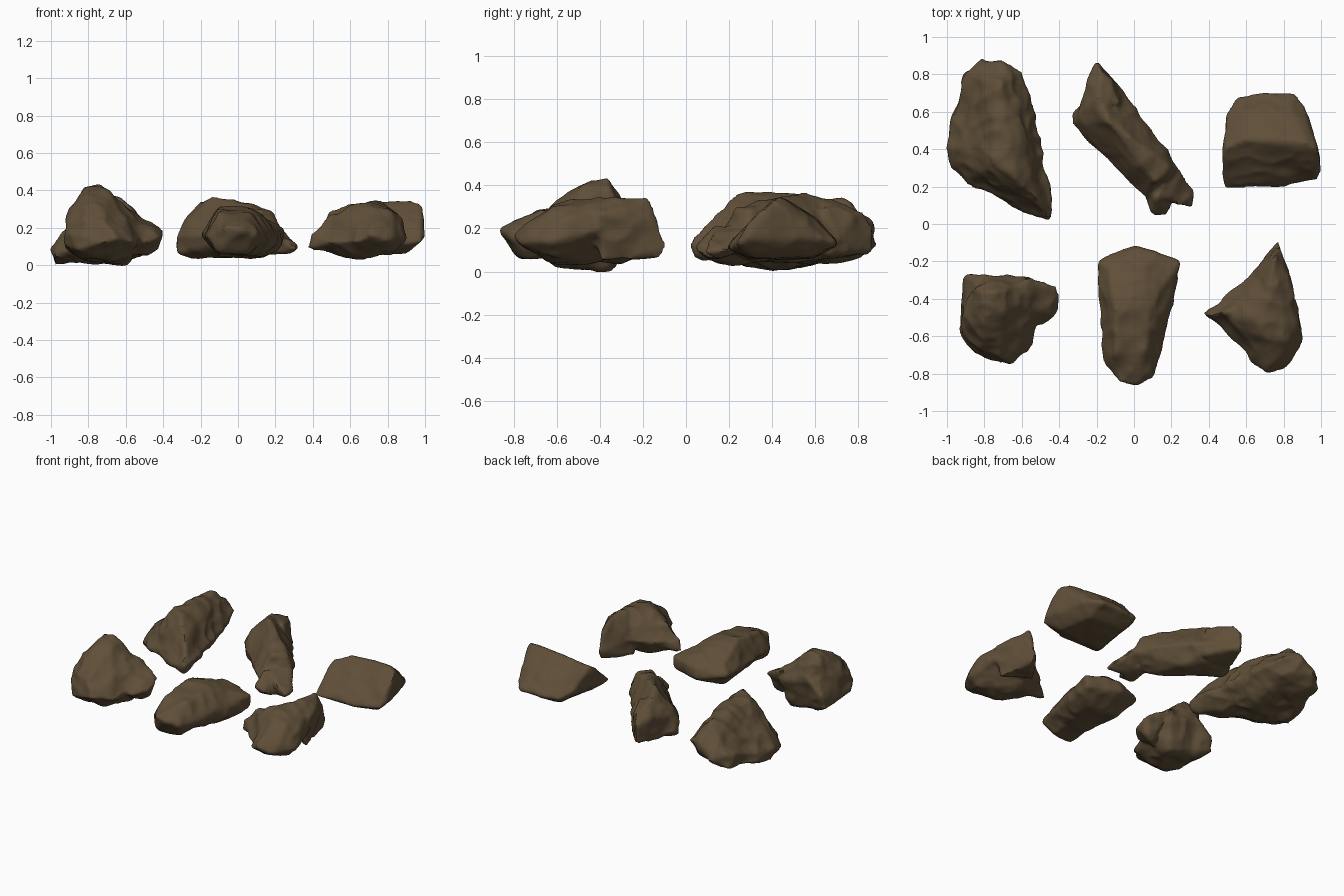
import bpy, bmesh
from mathutils import Vector, noise

stone = bpy.data.materials.new("brown stone")
stone.diffuse_color = (0.115, 0.078, 0.040, 1)


def rock(name, lumps, seed, rough=0.016):
    """Fuse convex lumps into one boulder, then weather its surface."""
    bm = bmesh.new()
    for pts in lumps:
        verts = [bm.verts.new(p) for p in pts]
        res = bmesh.ops.convex_hull(bm, input=verts)
        loose = {v for v in res["geom_interior"] + res["geom_unused"]
                 if isinstance(v, bmesh.types.BMVert) and not v.link_faces}
        bmesh.ops.delete(bm, geom=list(loose), context="VERTS")
    bmesh.ops.recalc_face_normals(bm, faces=bm.faces)
    me = bpy.data.meshes.new(name)
    bm.to_mesh(me)
    bm.free()
    ob = bpy.data.objects.new(name, me)
    bpy.context.collection.objects.link(ob)
    bpy.ops.object.select_all(action="DESELECT")
    bpy.context.view_layer.objects.active = ob
    ob.select_set(True)
    mod = ob.modifiers.new("fuse", "REMESH")
    mod.mode, mod.voxel_size = "VOXEL", 0.014
    bpy.ops.object.modifier_apply(modifier=mod.name)
    mod = ob.modifiers.new("wear", "SMOOTH")
    mod.factor, mod.iterations = 0.5, 5
    bpy.ops.object.modifier_apply(modifier=mod.name)
    # broad dents, chipped ledges and fine pitting
    me, off = ob.data, Vector((seed * 3.7, seed * 1.9, seed))
    moved = []
    for v in me.vertices:
        p = v.co + off
        broad = noise.noise(p * 5)
        chip = abs(noise.noise(p * 8 + Vector((5, 1, 2))))
        fine = noise.noise(p * 22)
        moved.append(v.co + v.normal * (rough * (broad - 1.1 * chip + 0.15 * fine) + 0.007))
    for v, co in zip(me.vertices, moved):
        v.co = co
    me.materials.clear()
    me.materials.append(stone)
    bpy.ops.object.shade_smooth_by_angle(angle=0.7)
    return ob


# peaked block with a low shoulder on its right
rock("front_left_rock", [
    [(-.91, -.29, .08), (-.9, -.28, .18), (-.8, -.26, .25), (-.83, -.36, .42),
     (-.73, -.36, .45), (-.8, -.5, .41), (-.70, -.46, .41), (-.94, -.57, .1),
     (-.93, -.59, .2), (-.86, -.69, .08), (-.82, -.69, .24), (-.74, -.74, .12),
     (-.65, -.75, .14), (-.72, -.70, .24), (-.53, -.66, .12), (-.5, -.4, .2),
     (-.55, -.3, .2), (-.85, -.55, .03), (-.8, -.35, .03), (-.6, -.35, .01),
     (-.65, -.6, .02)],
    [(-.55, -.29, .26), (-.41, -.33, .2), (-.39, -.47, .15), (-.49, -.55, .13),
     (-.55, -.45, .05), (-.45, -.38, .07), (-.7, -.35, .35), (-.7, -.5, .3)],
], 1, 0.022)

# long rock, blunt at the front and dropping off at its wide back
rock("front_middle_rock", [
    [(-.2, -.19, .16), (-.2, -.3, .16), (0, -.12, .13), (.02, -.13, .2),
     (.1, -.14, .2), (.25, -.2, .19), (.25, -.2, .1), (-.14, -.24, .24),
     (.05, -.22, .26), (.21, -.35, .2), (.17, -.5, .14), (-.18, -.5, .17),
     (-.1, -.45, .31), (.08, -.45, .30), (-.17, -.74, .15), (-.1, -.70, .28),
     (.06, -.68, .28), (.13, -.72, .15), (.09, -.82, .17), (0, -.87, .2),
     (-.08, -.85, .21), (-.1, -.78, .07), (.05, -.76, .07), (-.1, -.3, .05),
     (.14, -.3, .04)],
], 2)

# faceted pyramid with a pointed left corner and a low pointed back
rock("front_right_rock", [
    [(.46, -.4, .15), (.6, -.28, .17), (.72, -.19, .2), (.88, -.42, .19),
     (.88, -.52, .24), (.91, -.62, .14), (.83, -.62, .28), (.82, -.77, .13),
     (.72, -.80, .17), (.65, -.77, .13), (.55, -.66, .12), (.45, -.54, .12),
     (.72, -.62, .31), (.62, -.5, .32), (.69, -.48, .34), (.77, -.3, .34),
     (.53, -.5, .27), (.66, -.62, .03), (.82, -.6, .05), (.65, -.38, .05),
     (.5, -.46, .06)],
    [(.37, -.48, .09), (.38, -.49, .17), (.5, -.38, .12), (.5, -.57, .12),
     (.6, -.46, .27), (.5, -.47, .28), (.5, -.47, .06)],
    [(.77, -.09, .12), (.79, -.12, .19), (.81, -.22, .31), (.75, -.17, .35),
     (.72, -.3, .33), (.87, -.4, .27), (.77, -.12, .06), (.62, -.30, .07),
     (.62, -.29, .17), (.83, -.4, .05), (.7, -.5, .33)],
], 3)

# big slab leaning down to the left, with a drawn-out front toe
rock("back_left_rock", [
    [(-.98, .6, .05), (-.91, .82, .06), (-.9, .82, .16), (-.82, .87, .12),
     (-.7, .86, .22), (-.6, .82, .2), (-.56, .7, .17), (-.5, .45, .15),
     (-.47, .3, .12), (-.42, .09, .15), (-.45, .02, .13), (-.47, .04, .06),
     (-.58, .06, .1), (-.75, .16, .10), (-.89, .22, .08), (-.98, .32, .05),
     (-1, .42, .09), (-.98, .42, .0), (-.75, .32, .36), (-.64, .25, .36),
     (-.52, .13, .28), (-.75, .5, .35), (-.62, .5, .32), (-.72, .74, .33),
     (-.8, .72, .28), (-.65, .42, .02), (-.8, .78, .06), (-.65, .76, .09)],
], 4, 0.022)

# diagonal ridge with a blunt broad back end and a forked foot
rock("back_middle_rock", [
    [(-.34, .53, .16), (-.33, .55, .06), (-.33, .61, .1), (-.24, .7, .08),
     (-.12, .78, .14), (-.2, .68, .34), (-.14, .55, .37), (.0, .45, .35),
     (-.05, .69, .16), (.12, .48, .17), (.24, .28, .16), (.06, .14, .15),
     (.12, .22, .29), (.18, .3, .28), (-.15, .42, .15), (-.04, .29, .14),
     (-.25, .56, .04), (.1, .25, .06), (.0, .5, .05)],
    [(-.2, .87, .2), (-.2, .87, .09), (-.17, .83, .28), (-.24, .78, .07),
     (-.24, .78, .25), (-.12, .78, .1), (-.12, .78, .26), (-.2, .66, .34),
     (-.29, .64, .06), (-.29, .63, .2), (-.04, .65, .08), (-.08, .64, .3)],
    [(.06, .16, .12), (.1, .05, .12), (.17, .05, .1), (.2, .12, .06),
     (.22, .3, .2), (.12, .14, .22), (.1, .1, .06), (.1, .3, .1)],
    [(.24, .28, .18), (.32, .19, .1), (.32, .08, .09), (.24, .11, .13),
     (.15, .14, .2), (.18, .15, .06), (.1, .25, .1), (.27, .14, .06)],
], 5)

# wedge with its ridge running from side to side
rock("back_right_rock", [
    [(.48, .19, .11), (.48, .42, .14), (.48, .40, .29), (.5, .6, .16),
     (.55, .68, .13), (.65, .7, .13), (.85, .7, .13), (.91, .64, .15),
     (.93, .52, .27), (.98, .4, .32), (1, .28, .15), (.98, .23, .12),
     (.75, .2, .11), (.6, .45, .33), (.92, .44, .34), (.98, .3, .23),
     (.6, .6, .24), (.85, .6, .24), (.55, .3, .06), (.9, .32, .07),
     (.6, .58, .07), (.85, .58, .07)],
], 6, 0.012)
